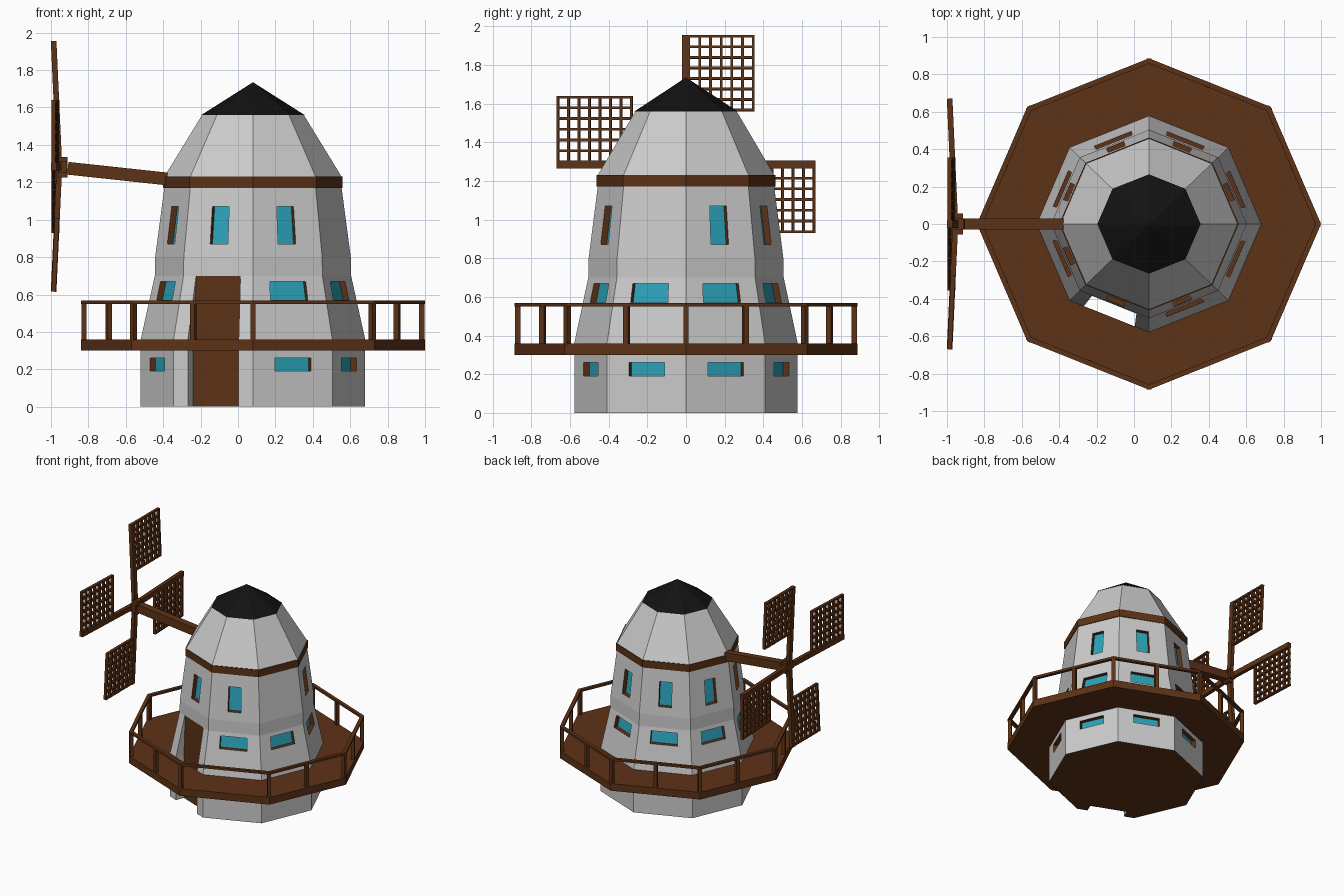
import bpy, bmesh, math
from mathutils import Vector

if "Cube" in bpy.data.objects:
    bpy.data.objects.remove(bpy.data.objects["Cube"])

CX, SY = 0.08, 0.963          # tower centre in x, slight squash in y
PROFILE = [(0, .60), (.36, .60), (.70, .525), (.80, .523), (1.17, .474),
           (1.23, .474), (1.56, .272)]


def material(name, rgb):
    m = bpy.data.materials.new(name)
    m.diffuse_color = (*rgb, 1)
    m.use_nodes = True
    m.node_tree.nodes["Principled BSDF"].inputs["Base Color"].default_value = m.diffuse_color
    return m


WOOD = material("wood", (.11, .032, .008))
GLASS = material("glass", (.025, .36, .48))
BLACK = material("roof_black", (.006, .006, .006))


def make(name, polys, mat=None, closed=False):
    bm = bmesh.new()
    for p in polys:
        bm.faces.new([bm.verts.new(v) for v in p])
    if not closed:
        bmesh.ops.remove_doubles(bm, verts=bm.verts, dist=1e-5)
    me = bpy.data.meshes.new(name)
    bm.to_mesh(me)
    bm.free()
    ob = bpy.data.objects.new(name, me)
    bpy.context.collection.objects.link(ob)
    if mat:
        me.materials.append(mat)
    return ob


def corner(k, r, z):
    a = k * math.pi / 4
    return Vector((CX + r * math.cos(a), SY * r * math.sin(a), z))


def radius(z):
    for (z0, r0), (z1, r1) in zip(PROFILE, PROFILE[1:]):
        if z <= z1:
            return r0 + (r1 - r0) * (z - z0) / (z1 - z0)


def P(k, f, z, d=0):
    """Point on tower side k, fraction f across, pushed inward by d."""
    r, a = radius(z), (k + .5) * math.pi / 4
    n = Vector((math.cos(a) * SY, math.sin(a), 0)).normalized()
    return corner(k, r, z).lerp(corner(k + 1, r, z), f) - n * d


def box(c, a, b, n):
    """Box around c from three right-handed half vectors."""
    out = []
    for u, v, w in ((a, b, n), (b, n, a), (n, a, b)):
        out.append([c + w - u - v, c + w + u - v, c + w + u + v, c + w - u + v])
        out.append([c - w - u - v, c - w - u + v, c - w + u + v, c - w + u - v])
    return out


def beam(p, q, w, h, side):
    ax = (q - p) / 2
    s = side.normalized()
    return box((p + q) / 2, ax, s * w / 2, ax.normalized().cross(s) * h / 2)


def ring(ro, ri, z0, z1):
    out = []
    for k in range(8):
        o = [corner(k + i, ro, z) for z in (z0, z1) for i in (0, 1)]
        i_ = [corner(k + i, ri, z) for z in (z0, z1) for i in (0, 1)]
        out += [[o[0], o[1], o[3], o[2]], [i_[1], i_[0], i_[2], i_[3]],
                [o[2], o[3], i_[3], i_[2]], [o[1], o[0], i_[0], i_[1]]]
    return out


# Tower walls with recessed windows and door
walls, frames, glass, door = [], [], [], []


def jambs(k, f0, f1, z0, z1, d0, d1, sill=True, head=True):
    a, b, c, e = P(k, f0, z0), P(k, f1, z0), P(k, f1, z1), P(k, f0, z1)
    A, B = P(k, f0, z0, d0), P(k, f1, z0, d0)
    C, E = P(k, f1, z1, d1), P(k, f0, z1, d1)
    sides = [[a, A, E, e], [B, b, c, C]]
    if sill:
        sides.append([a, b, B, A])
    if head:
        sides.append([E, C, c, e])
    return sides, [A, B, C, E]


def quad(k, f0, f1, z0, z1):
    return [P(k, f0, z0), P(k, f1, z0), P(k, f1, z1), P(k, f0, z1)]


WINDOWS = {(0, .36): (.28, .73, .19, .26), (.36, .70): (.24, .75, .57, .67),
           (.80, 1.17): (.37, .63, .87, 1.07)}
DOOR = 5
levels = [p[0] for p in PROFILE]
for k in range(8):
    for z0, z1 in zip(levels, levels[1:]):
        hole = WINDOWS.get((z0, z1))
        if k == DOOR and z1 <= .70:
            f0, f1 = .18, .82
            walls += [quad(k, 0, f0, z0, z1), quad(k, f1, 1, z0, z1)]
            d0, d1 = [(radius(z) - .525) * .92 + .004 for z in (z0, z1)]
            s, back = jambs(k, f0, f1, z0, z1, d0, d1, False, z1 > .5)
            walls += s
            door.append(back)
        elif hole and not (k == 7 and z0 == .80):
            f0, f1, h0, h1 = hole
            walls += [quad(k, 0, 1, z0, h0), quad(k, 0, 1, h1, z1),
                      quad(k, 0, f0, h0, h1), quad(k, f1, 1, h0, h1)]
            s, back = jambs(k, f0, f1, h0, h1, .033, .033)
            frames += s
            glass.append(back)
        else:
            walls.append(quad(k, 0, 1, z0, z1))
make("tower_walls", walls)
make("window_frames", frames, WOOD)
make("window_panes", glass, GLASS)
make("door", door, WOOD)

# Base floor, notched around the doorway
floor = []
for k in range(8):
    floor.append(corner(k, .60, 0))
    if k == DOOR:
        floor += [P(k, .18, 0), P(k, .18, 0, .073), P(k, .82, 0, .073), P(k, .82, 0)]
make("base_floor", [floor[::-1]], WOOD)

# Wooden belt and pointed roof
make("belt", ring(.480, .470, 1.17, 1.23), WOOD)
apex = Vector((CX, 0, 1.735))
roof = [[corner(k, .276, 1.56), corner(k + 1, .276, 1.56), apex] for k in range(8)]
roof.append([corner(k, .276, 1.56) for k in reversed(range(8))])
make("roof", roof, BLACK)

# Balcony deck, handrail and posts
make("balcony_deck", ring(.92, .60, .30, .36), WOOD)
make("balcony_handrail", ring(.92, .89, .55, .568), WOOD)
posts = []
for k in range(8):
    ends = [corner(k, .903, 0), corner(k + 1, .903, 0)]
    spots = [ends[0]]
    if k != 6:
        spots.append((ends[0] + ends[1]) / 2)
    for i, s in enumerate(spots):
        a = (k + .5 * i) * math.pi / 4
        out = Vector((math.cos(a), math.sin(a), 0))
        posts += beam(s + Vector((0, 0, .355)), s + Vector((0, 0, .555)), .028, .028, out)
make("balcony_posts", posts, WOOD, True)

# Sail shaft and hub
Y = Vector((0, 1, 0))
make("sail_shaft", beam(Vector((-.91, 0, 1.275)), Vector((-.38, 0, 1.218)), .058, .068, Y), WOOD, True)
make("sail_hub", box(Vector((-.937, 0, 1.28)), Vector((.025, 0, 0)), Vector((0, .03, 0)),
                     Vector((0, 0, .055))) +
     box(Vector((-.937, 0, 1.28)), Vector((.024, 0, 0)), Vector((0, .055, 0)),
         Vector((0, 0, .03))), WOOD, True)

# Four lattice sails, leaning slightly forward
hub = Vector((-.955, 0, 1.285))
R0, R1, L1 = .275, .67, .355
for i, name in enumerate(("right", "top", "left", "bottom")):
    a = i * math.pi / 2
    rad = Vector((-.046, math.cos(a), math.sin(a)))
    lat = Vector((0, math.sin(a), -math.cos(a)))
    sail = beam(hub, hub + rad * R1, .042, .03, lat)
    for j in range(1, 7):
        l = .0155 + (L1 - .0225) * j / 6
        sail += beam(hub + rad * R0 + lat * l, hub + rad * R1 + lat * l, .014, .024, lat)
    for j in range(8):
        p = hub + rad * (R0 + .007 + (R1 - R0 - .014) * j / 7)
        sail += beam(p, p + lat * L1, .014, .022, rad)
    make("sail_" + name, sail, WOOD, True)
